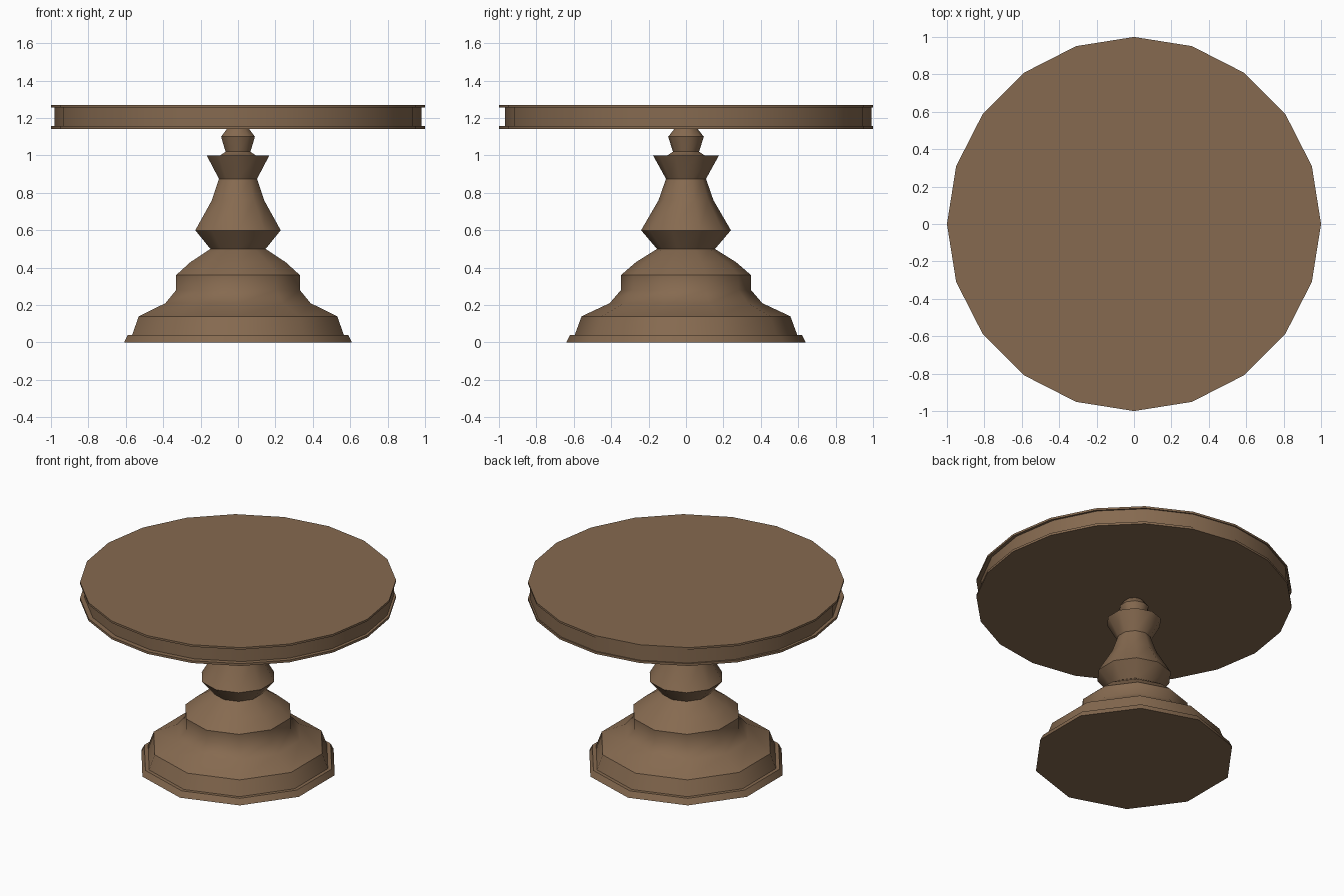
import bpy, bmesh, math

if "Cube" in bpy.data.objects:
    bpy.data.objects.remove(bpy.data.objects["Cube"])

wood = bpy.data.materials.new("brown wood")
wood.diffuse_color = (0.238, 0.144, 0.08, 1)
wood.use_nodes = True
wood.node_tree.nodes["Principled BSDF"].inputs["Base Color"].default_value = wood.diffuse_color


def lathe(name, profile, sides, start=0.0, y=0.0, angle=40):
    """Turn a closed-ended (radius, z) profile around the z axis."""
    bm = bmesh.new()
    rings = []
    for r, z in profile:
        rings.append([bm.verts.new((r * math.cos(start + 2 * math.pi * i / sides),
                                    r * math.sin(start + 2 * math.pi * i / sides) + y, z))
                      for i in range(sides)])
    for a, b in zip(rings, rings[1:]):
        for i in range(sides):
            j = (i + 1) % sides
            bm.faces.new((a[i], a[j], b[j], b[i]))
    bm.faces.new(rings[0][::-1])
    bm.faces.new(rings[-1])
    me = bpy.data.meshes.new(name)
    bm.to_mesh(me)
    bm.free()
    me.materials.append(wood)
    ob = bpy.data.objects.new(name, me)
    bpy.context.collection.objects.link(ob)
    bpy.ops.object.select_all(action='DESELECT')
    ob.select_set(True)
    bpy.context.view_layer.objects.active = ob
    bpy.ops.object.shade_smooth_by_angle(angle=math.radians(angle))
    return ob


# Turned ten-sided pedestal, corners on the y axis
lathe("pedestal", [
    (0.64, 0), (0.62, 0.04), (0.595, 0.04), (0.558, 0.14), (0.408, 0.21),
    (0.348, 0.28), (0.348, 0.36), (0.267, 0.43), (0.155, 0.5), (0.24, 0.6),
    (0.147, 0.76), (0.107, 0.875), (0.176, 1.0), (0.10, 1.0), (0.07, 1.02),
    (0.095, 1.10), (0.06, 1.145)], 10, math.pi / 2)

# Table top: two thin lips around a slightly recessed, slightly offset rim
lathe("top_lower_lip", [(1.0, 1.142), (1.0, 1.158)], 20)
lathe("top_rim", [(0.98, 1.15), (0.98, 1.262)], 20, y=0.013)
lathe("top_upper_lip", [(1.0, 1.256), (1.0, 1.27)], 20)
